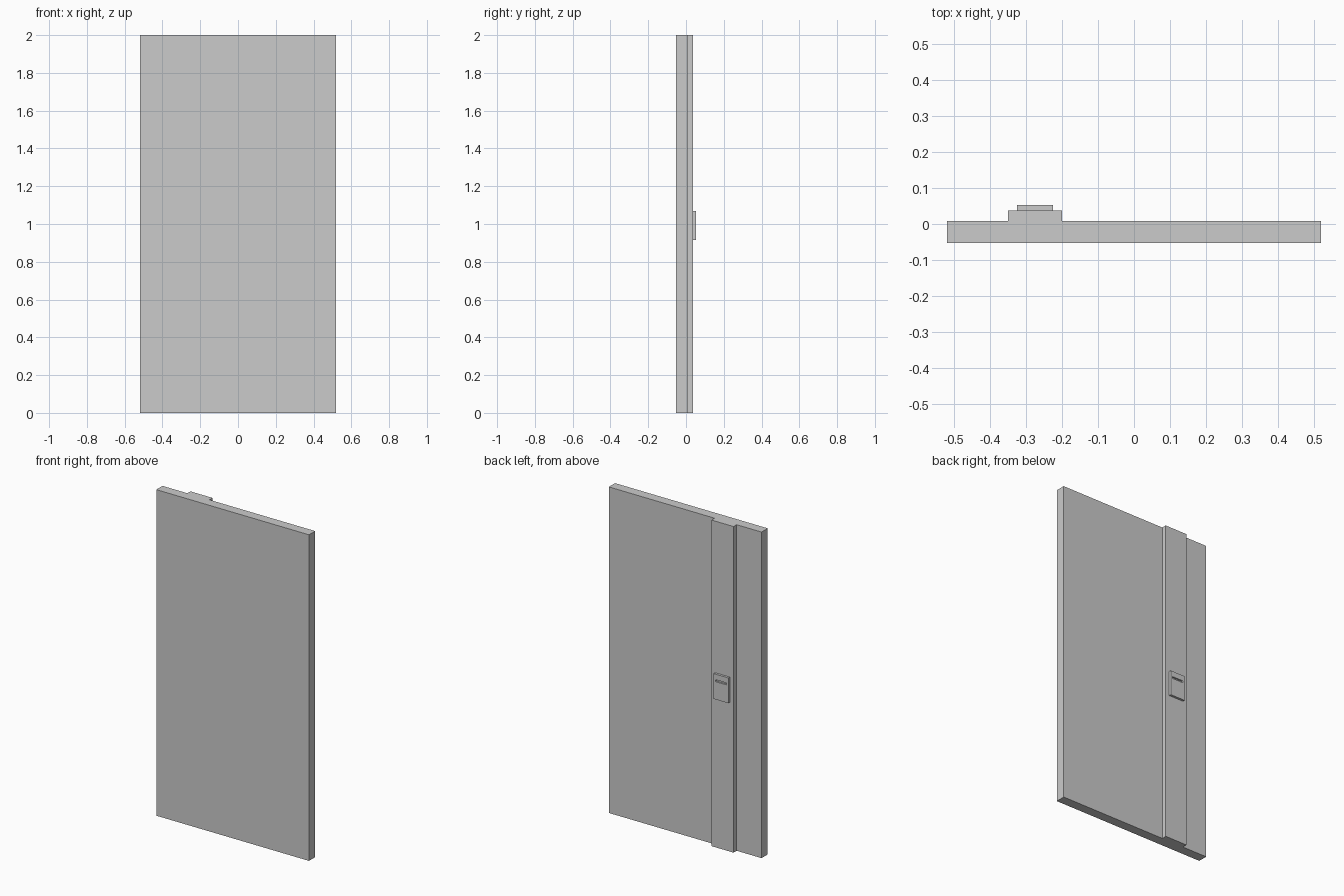
import bpy, bmesh

if "Cube" in bpy.data.objects:
    bpy.data.objects.remove(bpy.data.objects["Cube"])


def new_object(name, bm):
    bmesh.ops.recalc_face_normals(bm, faces=bm.faces[:])
    mesh = bpy.data.meshes.new(name)
    bm.to_mesh(mesh)
    bm.free()
    obj = bpy.data.objects.new(name, mesh)
    bpy.context.collection.objects.link(obj)
    return obj


def prism(name, profile, z0, z1):
    bm = bmesh.new()
    face = bm.faces.new([bm.verts.new((x, y, z0)) for x, y in profile])
    ext = bmesh.ops.extrude_face_region(bm, geom=[face])
    verts = [g for g in ext["geom"] if isinstance(g, bmesh.types.BMVert)]
    bmesh.ops.translate(bm, verts=verts, vec=(0, 0, z1 - z0))
    return new_object(name, bm)


def box(name, x0, x1, y0, y1, z0, z1):
    return prism(name, [(x0, y0), (x1, y0), (x1, y1), (x0, y1)], z0, z1)


W = 0.518
FRONT, BACK, RAIL, PLATE = -0.052, 0.008, 0.038, 0.052

# Flat panel with a raised full-height rail on the back
prism("panel_with_rail", [
    (-W, FRONT), (W, FRONT), (W, BACK), (-0.199, BACK),
    (-0.199, RAIL), (-0.349, RAIL), (-0.349, BACK), (-W, BACK),
], 0, 2)

# Small plate on the rail
plate = box("slot_plate", -0.324, -0.224, RAIL, PLATE, 0.915, 1.07)

# Horizontal slot cut into the plate
cutter = box("slot_cutter", -0.311, -0.237, PLATE - 0.01, PLATE + 0.02, 1.024, 1.036)
cutter.hide_render = True
cutter.hide_set(True)
cut = plate.modifiers.new("slot", "BOOLEAN")
cut.operation = "DIFFERENCE"
cut.solver = "EXACT"
cut.object = cutter
